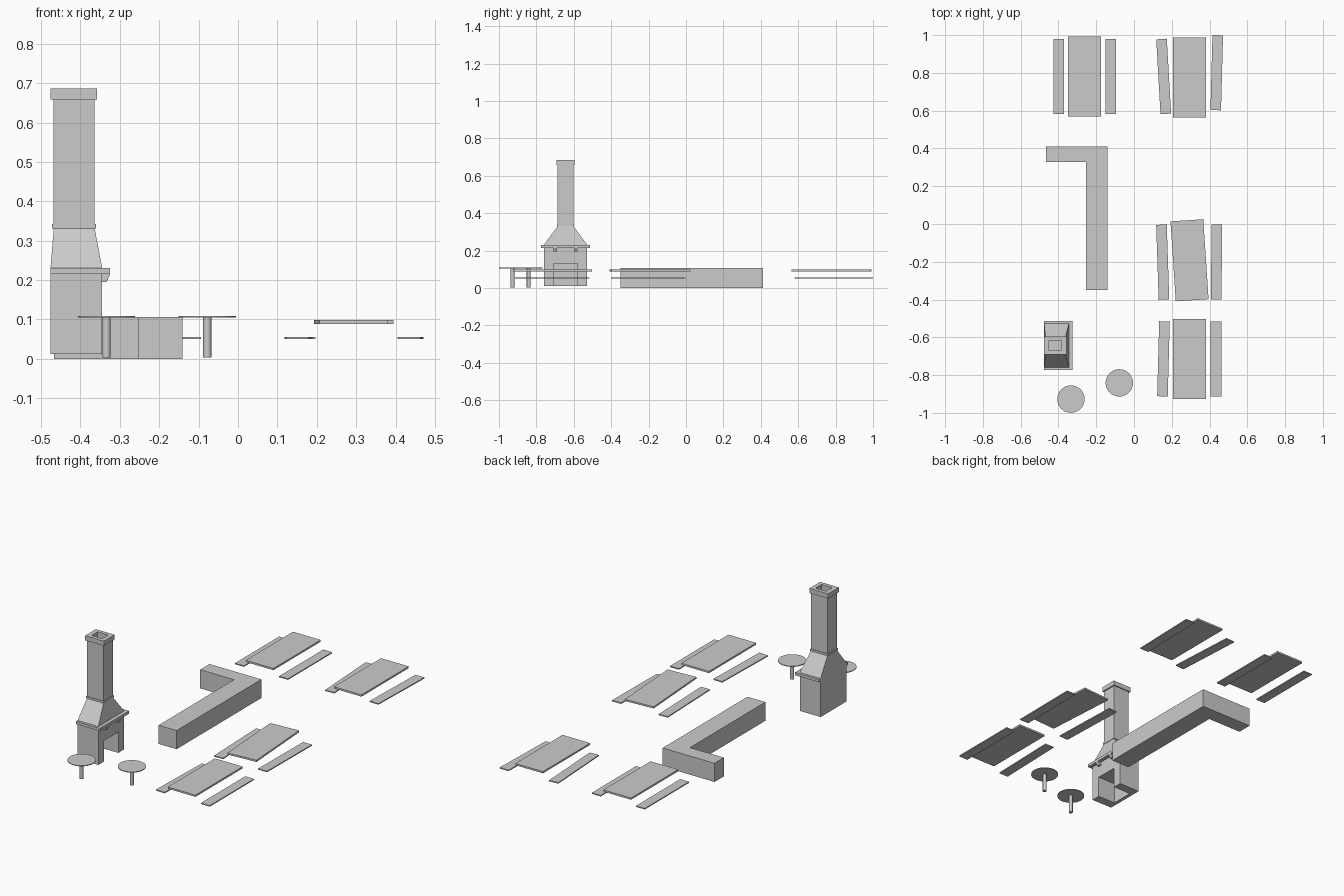
import bpy, bmesh, math

if "Cube" in bpy.data.objects:
    bpy.data.objects.remove(bpy.data.objects["Cube"])


def finish(name, bm):
    bmesh.ops.recalc_face_normals(bm, faces=bm.faces)
    me = bpy.data.meshes.new(name)
    bm.to_mesh(me)
    bm.free()
    ob = bpy.data.objects.new(name, me)
    bpy.context.collection.objects.link(ob)
    return ob


def loft(name, rings):
    """Join rectangles (x0, x1, y0, y1, z) in order and cap both ends."""
    bm = bmesh.new()
    loops = [[bm.verts.new(p) for p in ((a, c, z), (b, c, z), (b, d, z), (a, d, z))]
             for a, b, c, d, z in rings]
    for lo, hi in zip(loops, loops[1:]):
        for i in range(4):
            j = (i + 1) % 4
            bm.faces.new((lo[i], lo[j], hi[j], hi[i]))
    bm.faces.new(loops[0])
    bm.faces.new(loops[-1])
    return finish(name, bm)


def box(name, x0, x1, y0, y1, z0, z1):
    return loft(name, [(x0, x1, y0, y1, z0), (x0, x1, y0, y1, z1)])


def board(name, x, y, w, l, z0, z1, angle):
    ob = box(name, -w / 2, w / 2, -l / 2, l / 2, z0, z1)
    ob.location = (x, y, 0)
    ob.rotation_euler.z = angle


def disc(name, x, y, r, z0, z1, sides):
    bpy.ops.mesh.primitive_cylinder_add(vertices=sides, radius=r, depth=z1 - z0,
                                        location=(x, y, (z0 + z1) / 2))
    bpy.context.object.name = name
    bpy.ops.object.shade_smooth_by_angle(angle=math.radians(30))


# Picnic sets: table, left bench, right bench as (x, y, angle)
sets = [
    ((-0.262, 0.780, 0), (-0.399, 0.781, 0), (-0.122, 0.781, 0)),
    ((0.294, 0.776, 0), (0.157, 0.781, 0.057), (0.438, 0.801, -0.027)),
    ((0.294, -0.192, 0.066), (0.152, -0.202, 0.033), (0.437, -0.202, -0.010)),
    ((0.294, -0.714, 0), (0.156, -0.714, -0.027), (0.434, -0.714, 0)),
]
for table, *benches in sets:
    board("table_top", *table[:2], 0.174, 0.424, 0.089, 0.099, table[2])
    for x, y, a in benches:
        board("bench", x, y, 0.056, 0.397, 0.050, 0.056, a)

# L-shaped counter
box("counter_long", -0.254, -0.141, -0.350, 0.411, 0, 0.106)
box("counter_short", -0.467, -0.254, 0.327, 0.411, 0, 0.106)

# Round standing tables
for x, y in ((-0.334, -0.927), (-0.078, -0.841)):
    disc("round_table_top", x, y, 0.0725, 0.105, 0.109, 32)
    disc("round_table_leg", x, y, 0.0105, 0.003, 0.105, 16)

# Fireplace body with an open firebox
C = -0.644
body = box("fireplace_body", -0.476, -0.346, C - 0.115, C + 0.115, 0.012, 0.215)
cut = box("firebox_cutter", -0.456, -0.30, C - 0.064, C + 0.064, -0.05, 0.130)
cut.hide_render = True
cut.hide_viewport = True
mod = body.modifiers.new("firebox", 'BOOLEAN')
mod.object = cut
mod.operation = 'DIFFERENCE'
mod.solver = 'EXACT'

# Mantel shelf and its corbels
box("mantel", -0.476, -0.325, C - 0.130, C + 0.130, 0.215, 0.231)
for s in (-1, 1):
    y0, y1 = C + s * 0.055 - 0.0095, C + s * 0.055 + 0.0095
    loft("corbel", [(-0.346, -0.334, y0, y1, 0.195), (-0.346, -0.325, y0, y1, 0.215)])

# Tapered hood and collar
loft("hood", [(-0.476, -0.345, C - 0.116, C + 0.116, 0.231),
              (-0.468, -0.364, C - 0.042, C + 0.042, 0.331)])
box("collar", -0.473, -0.361, C - 0.045, C + 0.045, 0.331, 0.342)

# Hollow chimney with projecting cap
outer = (-0.468, -0.365, C - 0.042, C + 0.042)
cap = (-0.476, -0.358, C - 0.048, C + 0.048)
inner = (-0.450, -0.383, C - 0.027, C + 0.027)
loft("chimney", [(*outer, 0.342), (*outer, 0.659), (*cap, 0.659),
                 (*cap, 0.686), (*inner, 0.686), (*inner, 0.350)])
